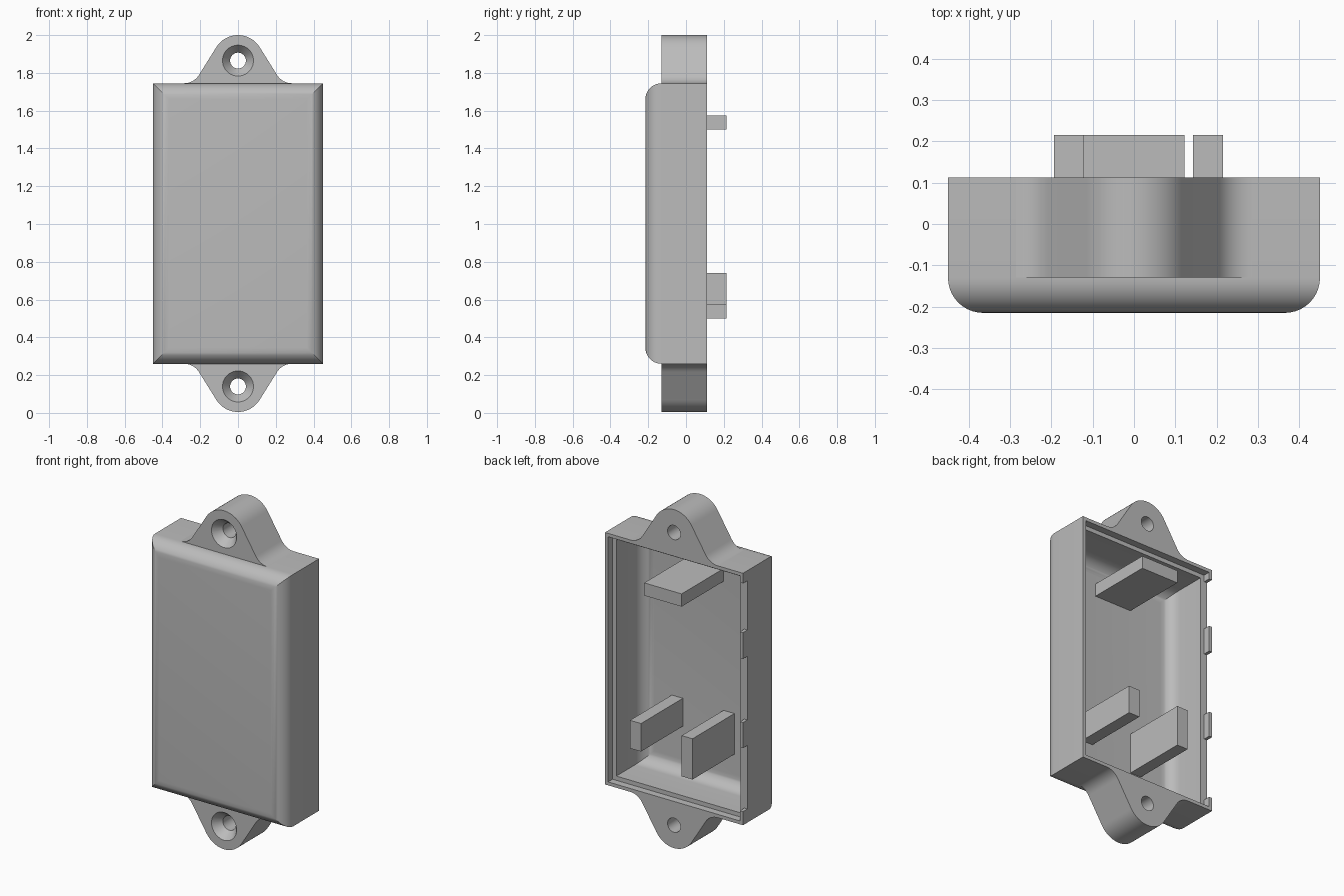
import bpy, bmesh, math
from math import sin, cos, pi, radians

cube = bpy.data.objects.get("Cube")
if cube:
    bpy.data.objects.remove(cube, do_unlink=True)

grey = bpy.data.materials.new("plain grey plastic")
grey.use_nodes = True
colour = (0.5, 0.5, 0.5, 1)
grey.diffuse_color = colour
grey.node_tree.nodes["Principled BSDF"].inputs["Base Color"].default_value = colour

HALF_W, LOW, HIGH = 0.45, 0.26, 1.745
FRONT, BACK, TAB_FRONT = -0.215, 0.112, -0.13
LEDGE, FLOOR = 0.07, -0.175


def finish(name, bm):
    bmesh.ops.recalc_face_normals(bm, faces=bm.faces)
    mesh = bpy.data.meshes.new(name)
    bm.to_mesh(mesh)
    bm.free()
    ob = bpy.data.objects.new(name, mesh)
    bpy.context.collection.objects.link(ob)
    mesh.materials.append(grey)
    return ob


def smooth(ob):
    bpy.ops.object.select_all(action='DESELECT')
    ob.select_set(True)
    bpy.context.view_layer.objects.active = ob
    bpy.ops.object.shade_smooth_by_angle(angle=radians(30))


def loft(name, rings):
    """Skin a list of equal closed rings and cap both ends."""
    bm = bmesh.new()
    loops = [[bm.verts.new(p) for p in ring] for ring in rings]
    for a, b in zip(loops, loops[1:]):
        for i in range(len(a)):
            j = (i + 1) % len(a)
            bm.faces.new((a[i], a[j], b[j], b[i]))
    bm.faces.new(loops[0])
    bm.faces.new(loops[-1])
    return finish(name, bm)


def box(name, x0, x1, y0, y1, z0, z1):
    return loft(name, [[(x0, y, z0), (x1, y, z0), (x1, y, z1), (x0, y, z1)]
                       for y in (y0, y1)])


def cut(ob, cutter):
    """Subtract the cutter, then discard it."""
    cutter.hide_render = True
    mod = ob.modifiers.new("cut", 'BOOLEAN')
    mod.operation, mod.solver, mod.object = 'DIFFERENCE', 'EXACT', cutter
    bpy.ops.object.select_all(action='DESELECT')
    bpy.context.view_layer.objects.active = ob
    ob.select_set(True)
    bpy.ops.object.modifier_apply(modifier=mod.name)
    bpy.data.objects.remove(cutter, do_unlink=True)


def quarter(inset, depth, r, steps=10):
    """Wall-to-front rounding as (inset, y), from the wall inwards."""
    return [(inset + r * (1 - cos(a)), depth + r * (1 - sin(a)))
            for a in (pi / 2 * i / steps for i in range(steps + 1))]


# Hollow case: outer rounding, rim lip, ledge, inner wall, inner rounding
profile = quarter(0, FRONT, 0.085)[::-1]
profile += [(0, BACK), (0.02, BACK), (0.02, LEDGE), (0.045, LEDGE)]
profile += quarter(0.045, FLOOR, 0.075)
case = loft("case", [[(-HALF_W + d, y, LOW + d), (HALF_W - d, y, LOW + d),
                      (HALF_W - d, y, HIGH - d), (-HALF_W + d, y, HIGH - d)]
                     for d, y in profile])

# Notches that leave short clips along one side of the rim
for z0, z1 in ((0.34, 0.715), (0.865, 1.24), (1.395, 1.685)):
    cut(case, box("notch_cutter", -0.5, -0.425, LEDGE + 0.001, 0.2, z0, z1))
smooth(case)

# Screw ears: rounded tip blending through concave fillets into the case
TILT, TIP_R, FILLET_R, FOOT = radians(32), 0.135, 0.092, 0.285
HOLE = HIGH + 0.12


def ear_outline():
    side = []
    for i in range(9):
        a = pi * 1.5 - (pi / 2 - TILT) * i / 8
        side.append((FOOT + FILLET_R * cos(a), HIGH + FILLET_R + FILLET_R * sin(a)))
    for i in range(11):
        a = TILT + (pi / 2 - TILT) * i / 10
        side.append((TIP_R * cos(a), HOLE + TIP_R * sin(a)))
    return side + [(-x, z) for x, z in side[-2::-1]]


def circle(r, y, zc, n=40):
    return [(r * cos(2 * pi * i / n), y, zc + r * sin(2 * pi * i / n))
            for i in range(n)]


for name, flip in (("top_ear", False), ("bottom_ear", True)):
    def place(z):
        return LOW + HIGH - z if flip else z
    ear = loft(name, [[(x, y, place(z)) for x, z in ear_outline()]
                      for y in (TAB_FRONT, BACK)])
    # Countersunk through hole
    steps = ((0.082, TAB_FRONT - 0.05), (0.082, TAB_FRONT),
             (0.042, TAB_FRONT + 0.05), (0.042, BACK + 0.05))
    cut(ear, loft("hole_cutter", [circle(r, y, place(HOLE)) for r, y in steps]))
    smooth(ear)

# Three flat pins standing on the inner floor
PIN_BASE, PIN_END = FLOOR - 0.01, 0.215
box("upper_pin", -0.122, 0.122, PIN_BASE, PIN_END, 1.5, 1.575)
box("lower_left_pin", 0.143, 0.215, PIN_BASE, PIN_END, 0.575, 0.74)
box("lower_right_pin", -0.193, -0.122, PIN_BASE, PIN_END, 0.5, 0.74)
